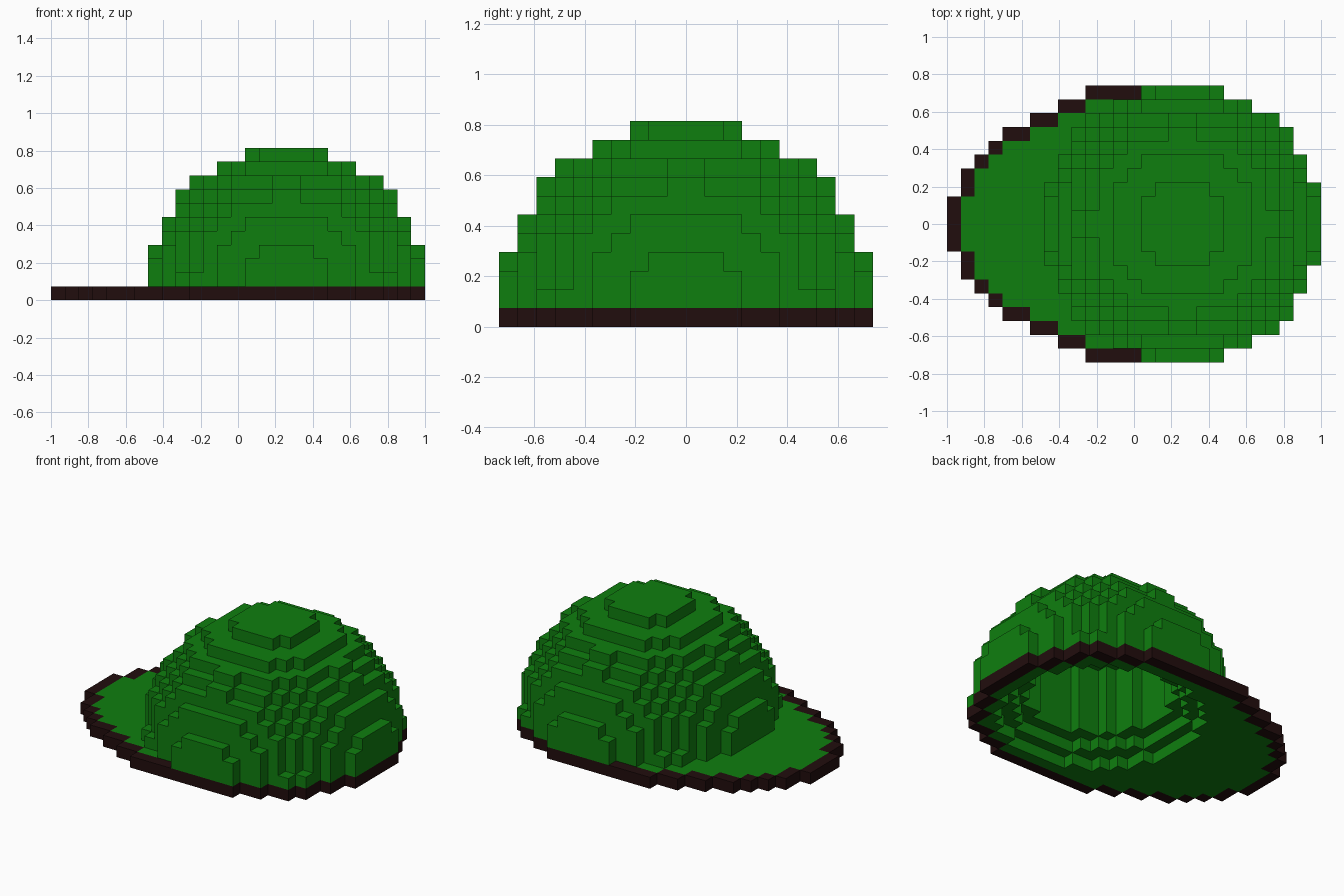
import bpy
import bmesh
from mathutils import Vector

cube = bpy.data.objects.get("Cube")
if cube:
    bpy.data.objects.remove(cube, do_unlink=True)

SIZE = 2 / 27                 # edge of one block
RADIUS = 10                   # crown radius in blocks
CENTRE = 17                   # crown axis, in blocks from the brim tip
BRIM_START = [0, 0, 1, 1, 2, 3, 4, 6, 8, 10]   # first brim column of each row
CAVITY = [8, 7] + [6] * 6     # opening radius of each layer
DIRECTIONS = [Vector(d) for d in
              ((1, 0, 0), (-1, 0, 0), (0, 1, 0), (0, -1, 0), (0, 0, 1), (0, 0, -1))]


def material(name, colour):
    mat = bpy.data.materials.new(name)
    mat.use_nodes = True
    mat.diffuse_color = colour
    bsdf = mat.node_tree.nodes["Principled BSDF"]
    bsdf.inputs["Base Color"].default_value = colour
    bsdf.inputs["Roughness"].default_value = 0.9
    return mat


def in_crown(i, j, k):
    dx, dy, dz = i + 0.5 - CENTRE, j + 0.5, max(k, 1) - 0.5
    return dx * dx + dy * dy + dz * dz <= RADIUS ** 2


def in_brim(i, j):
    row = j if j >= 0 else -j - 1
    if row >= RADIUS:
        return False
    return BRIM_START[row] <= i < CENTRE or in_crown(i, j, 0)


def in_cavity(i, j, k):
    if k >= len(CAVITY):
        return False
    return (i + 0.5 - CENTRE) ** 2 + (j + 0.5) ** 2 <= CAVITY[k] ** 2


def on_edge(i, j):
    return not all(in_brim(i + a, j + b) for a, b in ((1, 0), (-1, 0), (0, 1), (0, -1)))


# Sort every block into a part
parts = {"crown": set(), "brim": set(), "brim_edge": set()}
for i in range(CENTRE + RADIUS):
    for j in range(-RADIUS, RADIUS):
        for k in range(RADIUS + 1):
            if in_cavity(i, j, k):
                continue
            if k > 0 and in_crown(i, j, k):
                parts["crown"].add((i, j, k))
            elif k == 0 and in_brim(i, j):
                parts["brim_edge" if on_edge(i, j) else "brim"].add((i, j, k))
solid = set().union(*parts.values())


def build(name, blocks, mat):
    """Make a mesh from the exposed block faces only."""
    bm = bmesh.new()
    corners = {}

    def corner(p):
        key = tuple(round(c) for c in p)
        if key not in corners:
            x, y, z = key
            corners[key] = bm.verts.new((x * SIZE - 1, y * SIZE, z * SIZE))
        return corners[key]

    for block in sorted(blocks):
        middle = Vector(block) + Vector((0.5, 0.5, 0.5))
        for n in DIRECTIONS:
            if tuple(int(c) for c in Vector(block) + n) in solid:
                continue
            u = Vector((n.y, n.z, n.x)) / 2
            v = n.cross(u)
            face = middle + n / 2
            bm.faces.new([corner(face + s) for s in (-u - v, u - v, u + v, v - u)])
    mesh = bpy.data.meshes.new(name)
    bm.to_mesh(mesh)
    bm.free()
    mesh.materials.append(mat)
    obj = bpy.data.objects.new(name, mesh)
    bpy.context.collection.objects.link(obj)


green = material("cap_green", (0.0048, 0.21, 0.0048, 1))
dark = material("dark_trim", (0.0155, 0.004, 0.004, 1))
build("crown", parts["crown"], green)
build("brim", parts["brim"], green)
build("brim_edge", parts["brim_edge"], dark)
